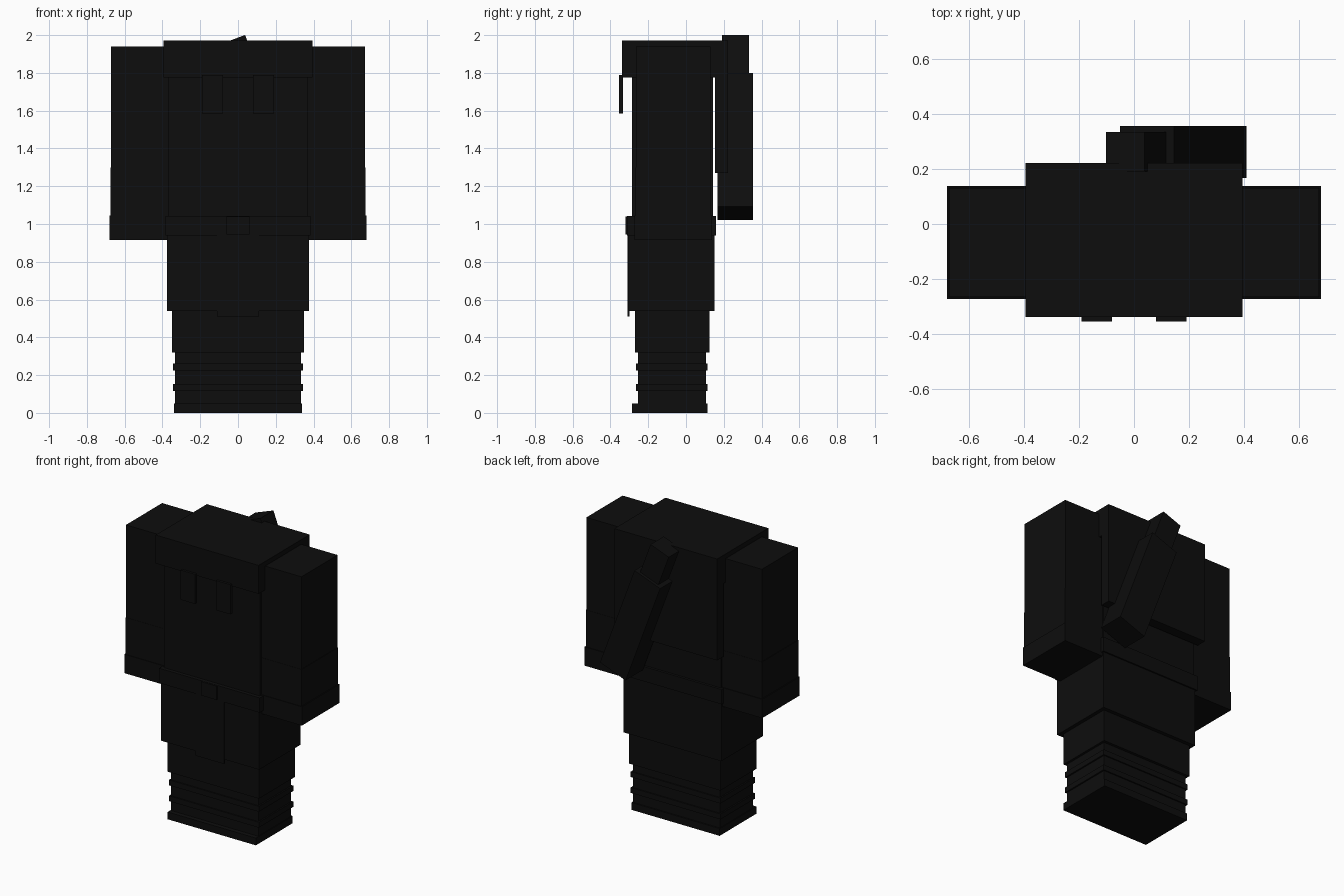
import bpy
import math
from mathutils import Matrix, Vector

cube = bpy.data.objects.get("Cube")
if cube:
    bpy.data.objects.remove(cube, do_unlink=True)

# Single near-black colour
black = bpy.data.materials.new("soft_black")
black.use_nodes = True
colour = (0.004, 0.004, 0.004, 1)
black.diffuse_color = colour
shader = black.node_tree.nodes["Principled BSDF"]
shader.inputs["Base Color"].default_value = colour


def box(name, x, y, z, tilt=0):
    """Box from (min, max) ranges, optionally tilted about y through its centre."""
    size = [b - a for a, b in (x, y, z)]
    centre = Vector([(a + b) / 2 for a, b in (x, y, z)])
    bpy.ops.mesh.primitive_cube_add(size=1)
    ob = bpy.context.object
    ob.name = name
    ob.data.transform(Matrix.Diagonal((*size, 1)))
    ob.location = centre
    ob.rotation_euler.y = tilt
    ob.data.materials.append(black)
    return ob


def wide(name, half, y, z):
    return box(name, (-half, half), y, z)


def pair(name, x, y, z):
    box("left_" + name, x, y, z)
    box("right_" + name, (-x[1], -x[0]), y, z)


# Boots and legs
wide("boot_soles", 0.338, (-0.287, 0.115), (0, 0.05))
wide("boots", 0.334, (-0.255, 0.105), (0.05, 0.32))
for i, z in enumerate((0.115, 0.225)):
    wide(f"boot_strap_{i + 1}", 0.344, (-0.264, 0.114), (z, z + 0.037))
wide("trousers", 0.35, (-0.271, 0.124), (0.32, 0.54))

# Coat skirt, front cloth, belt and buckle
wide("coat_skirt", 0.375, (-0.304, 0.15), (0.54, 0.95))
wide("front_cloth", 0.11, (-0.309, -0.298), (0.51, 0.95))
wide("belt", 0.385, (-0.312, 0.16), (0.94, 1.042))
wide("buckle", 0.06, (-0.321, -0.31), (0.945, 1.04))

# Torso and shoulder hood with its hanging back panel
wide("torso", 0.368, (-0.286, 0.142), (1.03, 1.9))
wide("shoulder_hood", 0.394, (-0.338, 0.222), (1.775, 1.972))
wide("hood_back", 0.394, (0.153, 0.222), (1.27, 1.8))

# Chest tabs
pair("chest_tab", (0.08, 0.19), (-0.355, -0.334), (1.585, 1.79))

# Arms, gloves and cuffs
pair("arm", (0.365, 0.672), (-0.266, 0.13), (1.28, 1.94))
pair("glove", (0.365, 0.674), (-0.268, 0.132), (0.92, 1.3))
pair("cuff", (0.365, 0.68), (-0.273, 0.138), (0.915, 1.045))

# Slanted scabbard and hilt across the back
tilt = math.radians(-20.5)
axis = Vector((math.sin(tilt), 0, math.cos(tilt)))
scabbard = box("scabbard", (0.075, 0.284), (0.167, 0.356), (1.033, 1.787), tilt)
hilt = box("hilt", (0, 0.148), (0.19, 0.334), (0, 0.25), tilt)
hilt.location = (scabbard.location.x, 0.262, scabbard.location.z)
hilt.location += axis * 0.478
